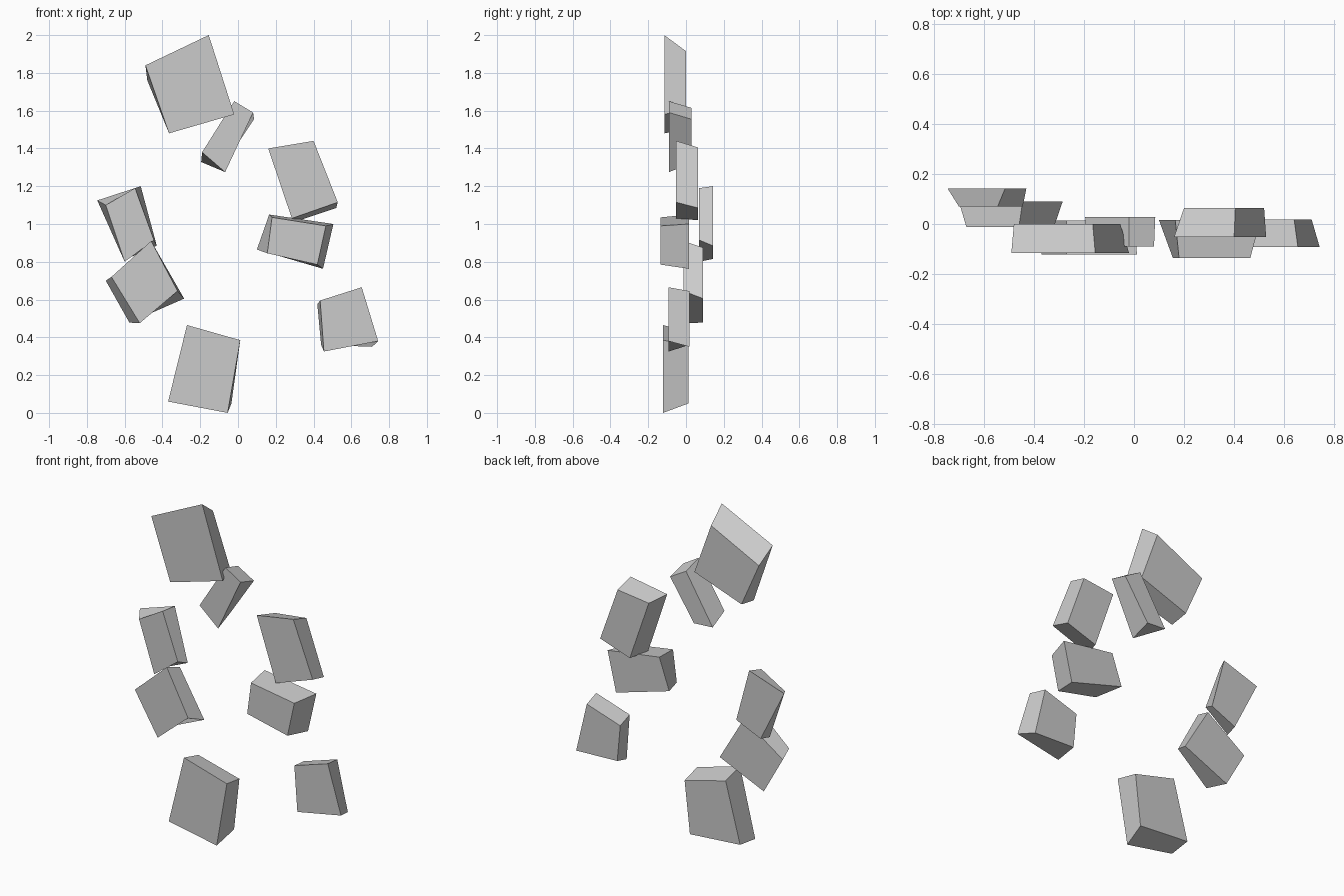
import bpy


def block(name, y_front, y_back, front, back):
    """Irregular six-sided chunk; corners are (x, z) from upper left, clockwise."""
    verts = [(x, y_front, z) for x, z in front] + [(x, y_back, z) for x, z in back]
    faces = [(3, 2, 1, 0), (4, 5, 6, 7)]
    faces += [(i, (i + 1) % 4, (i + 1) % 4 + 4, i + 4) for i in range(4)]
    mesh = bpy.data.meshes.new(name)
    mesh.from_pydata(verts, [], faces)
    obj = bpy.data.objects.new(name, mesh)
    bpy.context.collection.objects.link(obj)
    return obj


# Top of the ring
block("top_block", -0.115, 0.0,
      [(-.49, 1.84), (-.155, 2.0), (-.02, 1.58), (-.365, 1.48)],
      [(-.48, 1.76), (-.165, 1.915), (-.055, 1.61), (-.365, 1.5)])
block("small_upper_block", -0.09, 0.028,
      [(-.02, 1.65), (.08, 1.59), (-.068, 1.275), (-.19, 1.38)],
      [(-.02, 1.615), (.085, 1.555), (-.072, 1.32), (-.195, 1.328)])

# Right side
block("right_upper_block", -0.052, 0.064,
      [(.16, 1.4), (.4, 1.44), (.528, 1.115), (.285, 1.03)],
      [(.2, 1.38), (.405, 1.405), (.52, 1.085), (.325, 1.02)])
block("right_middle_block", -0.135, 0.015,
      [(.18, 1.035), (.465, .99), (.42, .785), (.155, .845)],
      [(.165, 1.05), (.505, 1.0), (.45, .763), (.1, .865)])
block("right_lower_block", -0.092, 0.018,
      [(.435, .595), (.655, .665), (.742, .38), (.455, .325)],
      [(.42, .575), (.64, .645), (.71, .35), (.44, .36)])

# Bottom of the ring
block("bottom_block", -0.122, 0.013,
      [(-.27, .465), (.012, .385), (-.055, 0), (-.37, .06)],
      [(-.27, .43), (0, .36), (-.035, .05), (-.365, .075)])

# Left side
block("left_lower_block", -0.012, 0.09,
      [(-.67, .72), (-.46, .91), (-.32, .645), (-.52, .475)],
      [(-.7, .7), (-.445, .875), (-.285, .605), (-.575, .478)])
block("left_upper_block", 0.07, 0.142,
      [(-.7, 1.1), (-.545, 1.19), (-.445, .915), (-.6, .8)],
      [(-.745, 1.125), (-.515, 1.2), (-.43, .885), (-.59, .815)])
